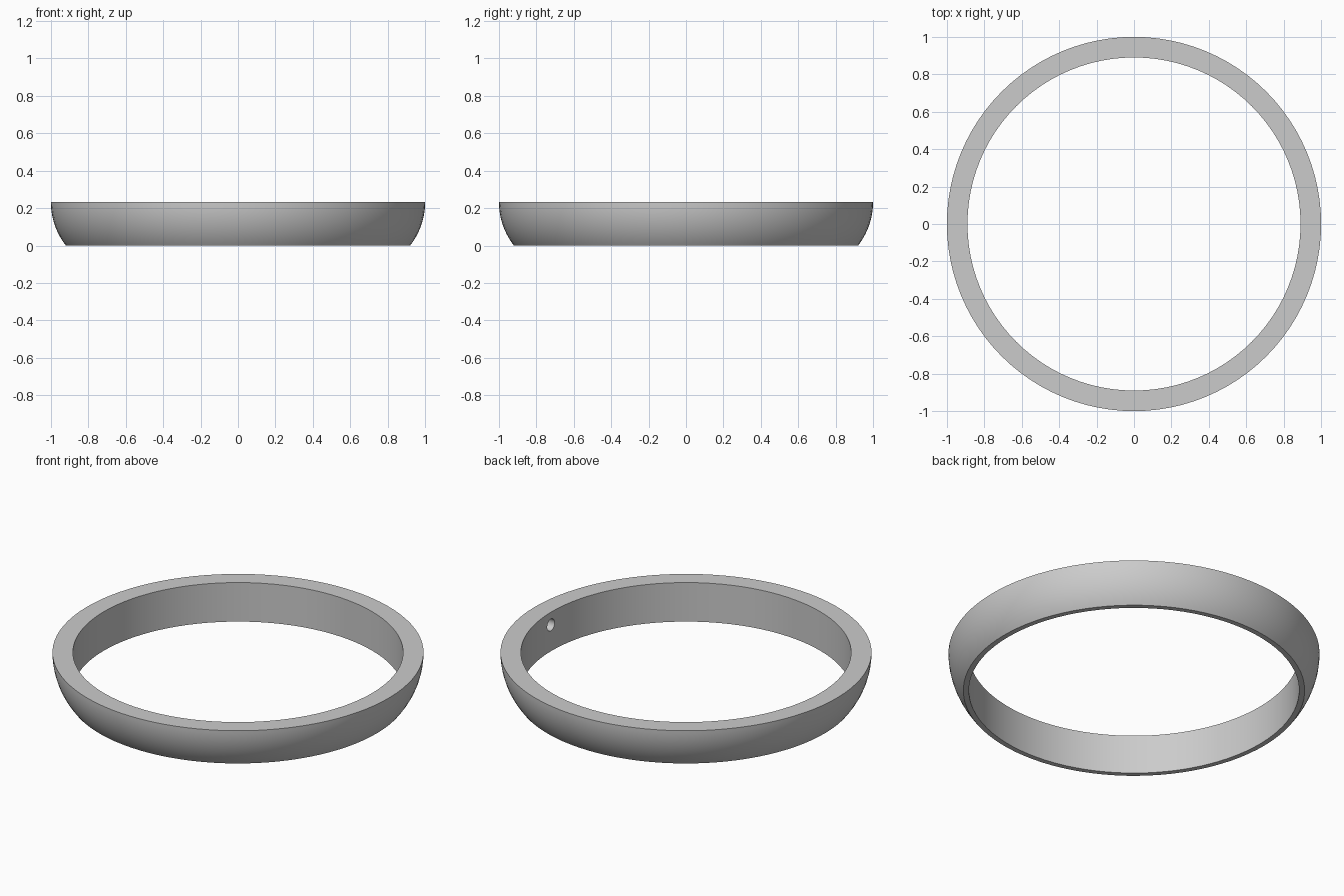
import bpy, bmesh, math

cube = bpy.data.objects.get("Cube")
if cube:
    bpy.data.objects.remove(cube, do_unlink=True)

HEIGHT = 0.232
INNER, BASE, RIM = 0.89, 0.92, 1.0
SEGMENTS, ARC_STEPS = 96, 14

grey = bpy.data.materials.new("light_grey")
grey.use_nodes = True
colour = (0.6, 0.6, 0.6, 1)
grey.diffuse_color = colour
grey.node_tree.nodes["Principled BSDF"].inputs["Base Color"].default_value = colour

# Section: straight inner wall, flat rims, outer arc that is upright at the top
drop = RIM - BASE
radius = (HEIGHT ** 2 + drop ** 2) / (2 * drop)
sweep = math.asin(HEIGHT / radius)
section = [(INNER, HEIGHT), (INNER, 0)]
for i in range(ARC_STEPS + 1):
    a = sweep * (1 - i / ARC_STEPS)
    section.append((RIM - radius * (1 - math.cos(a)), HEIGHT - radius * math.sin(a)))

# Ring: the closed section revolved about z
bm = bmesh.new()
verts = [bm.verts.new((r, 0, z)) for r, z in section]
edges = [bm.edges.new((v, verts[i - 1])) for i, v in enumerate(verts)]
bmesh.ops.spin(bm, geom=verts + edges, cent=(0, 0, 0), axis=(0, 0, 1),
               angle=math.tau, steps=SEGMENTS)
bmesh.ops.remove_doubles(bm, verts=bm.verts, dist=0.0001)
bmesh.ops.recalc_face_normals(bm, faces=bm.faces)
mesh = bpy.data.meshes.new("ring")
bm.to_mesh(mesh)
bm.free()
mesh.materials.append(grey)
ring = bpy.data.objects.new("ring", mesh)
bpy.context.collection.objects.link(ring)

# Blind round hole in the inner wall on the +x side
bpy.ops.mesh.primitive_cylinder_add(vertices=32, radius=0.035, depth=0.14,
                                    location=(INNER, 0, 0.157),
                                    rotation=(0, math.pi / 2, 0))
cutter = bpy.context.object
cutter.name = "hole_cutter"
cutter.hide_render = True
cutter.data.materials.append(grey)

cut = ring.modifiers.new("hole", "BOOLEAN")
cut.operation = "DIFFERENCE"
cut.solver = "EXACT"
cut.object = cutter

bpy.ops.object.select_all(action="DESELECT")
ring.select_set(True)
bpy.context.view_layer.objects.active = ring
bpy.ops.object.modifier_apply(modifier=cut.name)
bpy.data.objects.remove(cutter, do_unlink=True)
bpy.ops.object.shade_smooth_by_angle(angle=math.radians(30))
